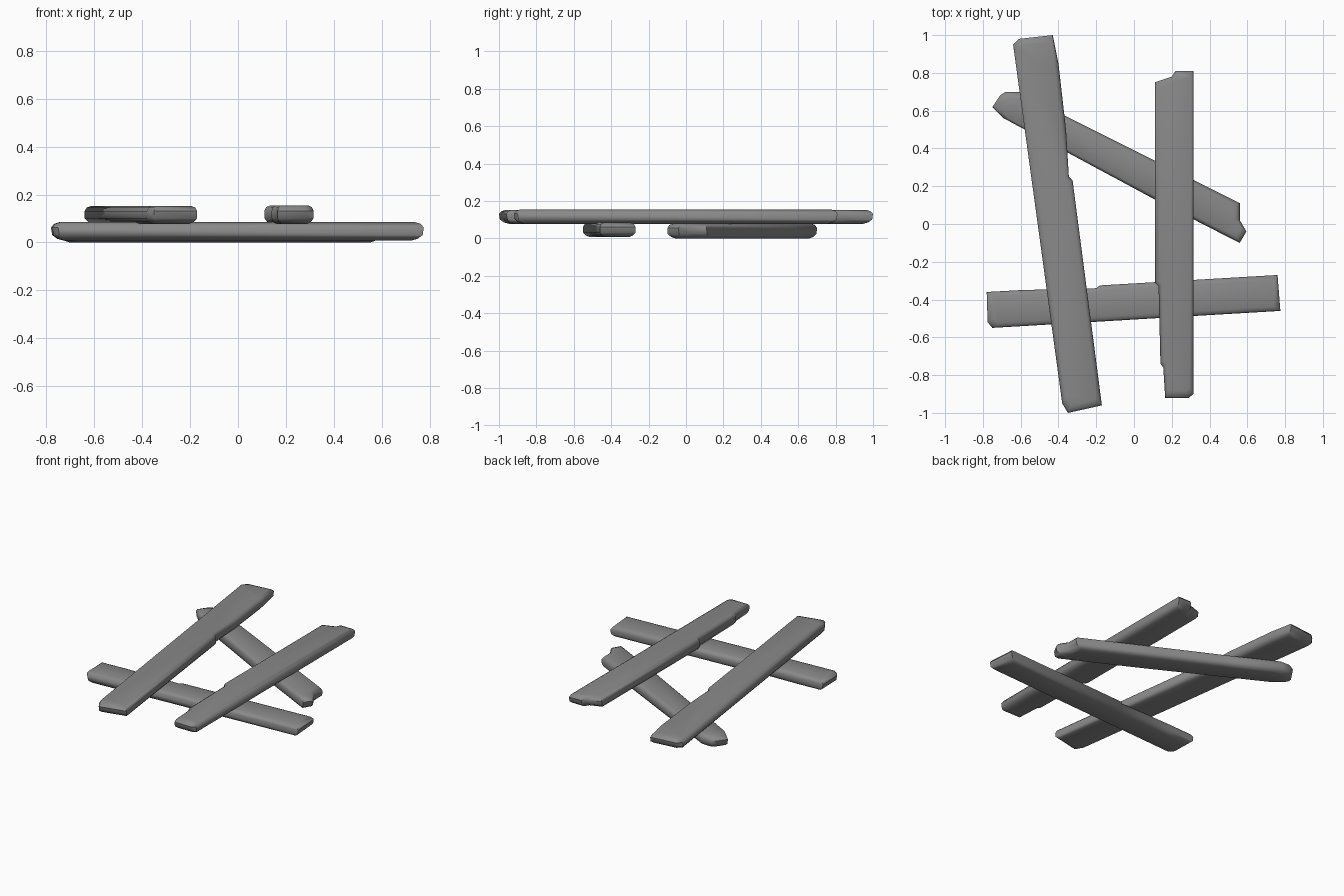
import bpy, bmesh, math
from mathutils import Vector

if "Cube" in bpy.data.objects:
    bpy.data.objects.remove(bpy.data.objects["Cube"])

wood = bpy.data.materials.new("weathered grey")
wood.use_nodes = True
GREY = (0.25, 0.25, 0.25, 1)
wood.diffuse_color = GREY
wood.node_tree.nodes["Principled BSDF"].inputs["Base Color"].default_value = GREY

# Rounded edge profile: height fraction, side inset, end inset
PROFILE = [(0, .03, .05), (.1, .012, .025), (.3, 0, .005),
           (.7, 0, 0), (.9, .008, .012), (1, .025, .035)]


def plank(name, outline, start, end, bottom, top):
    """Loft a chipped outline upwards, rounding it along the plank's axis."""
    start, end = Vector(start), Vector(end)
    mid, axis = (start + end) / 2, (end - start).normalized()
    side = Vector((-axis.y, axis.x))
    local = [((Vector(p) - mid).dot(axis), (Vector(p) - mid).dot(side)) for p in outline]
    half_len = max(abs(u) for u, v in local)
    half_wid = max(abs(v) for u, v in local)
    bm = bmesh.new()
    rings = []
    for h, side_in, end_in in PROFILE:
        ring = []
        for u, v in local:
            p = mid + axis * u * (1 - end_in / half_len) + side * v * (1 - side_in / half_wid)
            ring.append(bm.verts.new((p.x, p.y, bottom + h * (top - bottom))))
        rings.append(ring)
    n = len(outline)
    for low, high in zip(rings, rings[1:]):
        for i in range(n):
            j = (i + 1) % n
            bm.faces.new((low[i], low[j], high[j], high[i]))
    caps = [bm.faces.new(rings[0]), bm.faces.new(rings[-1])]
    bmesh.ops.triangulate(bm, faces=caps)
    bmesh.ops.recalc_face_normals(bm, faces=bm.faces)
    mesh = bpy.data.meshes.new(name)
    bm.to_mesh(mesh)
    bm.free()
    obj = bpy.data.objects.new(name, mesh)
    bpy.context.collection.objects.link(obj)
    mesh.materials.append(wood)
    bpy.ops.object.select_all(action='DESELECT')
    obj.select_set(True)
    bpy.context.view_layer.objects.active = obj
    bpy.ops.object.shade_smooth_by_angle(angle=math.radians(45))


# Lower pair of planks
plank("front_lower_plank",
      [(-.78, -.36), (-.6, -.35), (-.2, -.34), (-.18, -.325), (.76, -.27),
       (.775, -.46), (-.75, -.55), (-.775, -.52)],
      (-.78, -.455), (.77, -.365), .008, .085)
plank("diagonal_lower_plank",
      [(-.75, .62), (-.71, .68), (-.68, .7), (-.61, .7), (-.36, .57), (.56, .11),
       (.56, .02), (.595, -.04), (.56, -.1), (.5, -.07), (.11, .13), (-.69, .56)],
      (-.7, .62), (.57, 0), 0, .08)

# Upper pair of planks
plank("left_upper_plank",
      [(-.64, .95), (-.61, .98), (-.43, 1), (-.4, .85), (-.36, .5), (-.345, .25),
       (-.325, .23), (-.17, -.96), (-.35, -1), (-.38, -.95)],
      (-.53, .985), (-.27, -.98), .078, .153)
plank("right_upper_plank",
      [(.11, .75), (.2, .78), (.22, .81), (.315, .81), (.315, -.9), (.29, -.92),
       (.165, -.92), (.155, -.76), (.14, -.74), (.13, -.33), (.11, -.31)],
      (.22, .81), (.22, -.92), .078, .155)
